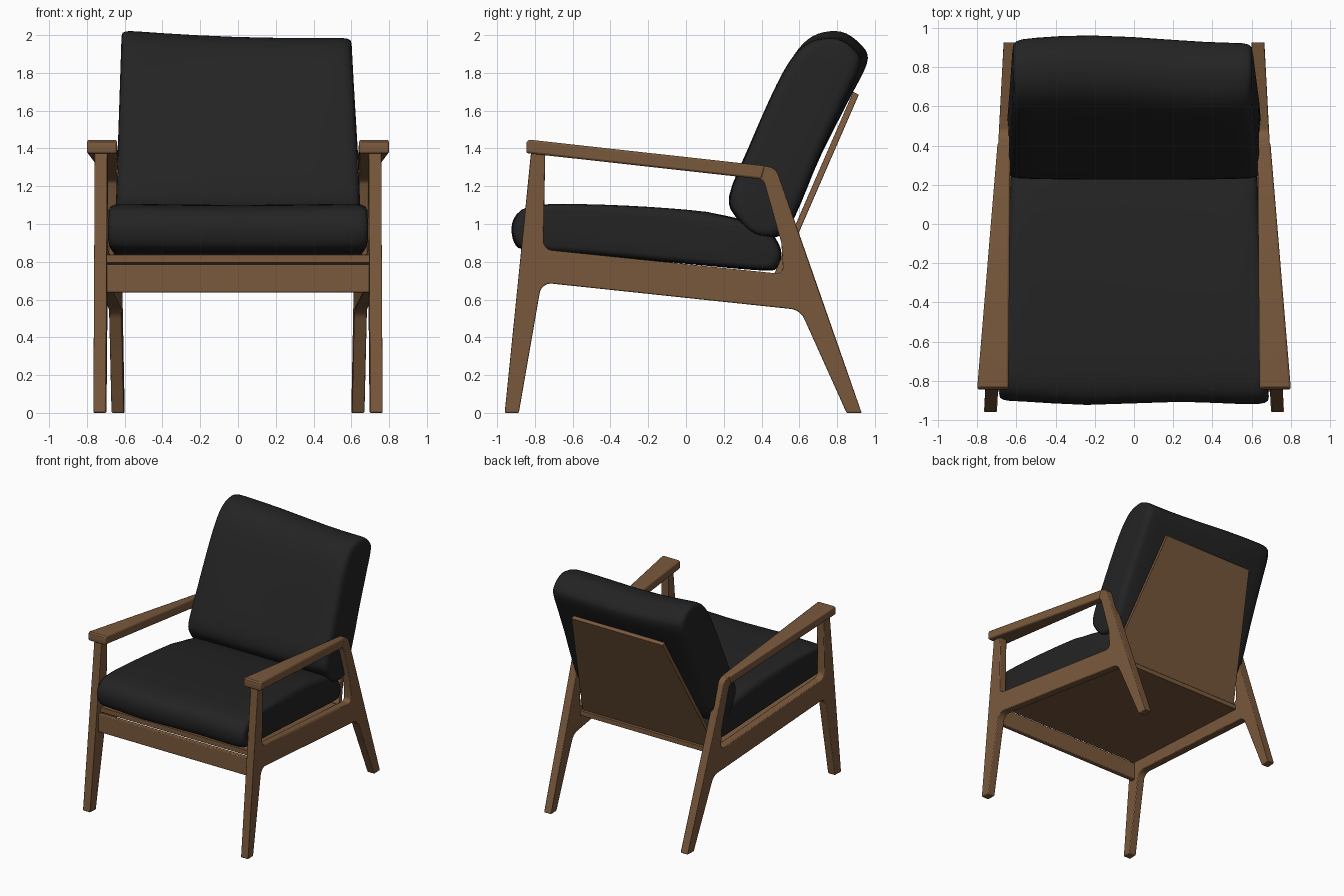
import bpy, bmesh, math
from mathutils import Vector

cube = bpy.data.objects.get("Cube")
if cube:
    bpy.data.objects.remove(cube, do_unlink=True)


def material(name, color, rough):
    m = bpy.data.materials.new(name)
    m.use_nodes = True
    m.diffuse_color = (*color, 1)
    node = m.node_tree.nodes["Principled BSDF"]
    node.inputs["Base Color"].default_value = (*color, 1)
    node.inputs["Roughness"].default_value = rough
    return m


wood = material("walnut wood", (0.195, 0.1, 0.046), 0.6)
fabric = material("black fabric", (0.017, 0.017, 0.017), 0.8)


def finish(name, bm, mat, angle=30):
    bmesh.ops.recalc_face_normals(bm, faces=bm.faces)
    mesh = bpy.data.meshes.new(name)
    bm.to_mesh(mesh)
    bm.free()
    obj = bpy.data.objects.new(name, mesh)
    bpy.context.collection.objects.link(obj)
    mesh.materials.append(mat)
    bpy.ops.object.select_all(action='DESELECT')
    bpy.context.view_layer.objects.active = obj
    obj.select_set(True)
    bpy.ops.object.shade_smooth_by_angle(angle=math.radians(angle))
    return obj


def rounded(points, steps=6):
    """Outline from (y, z, radius) corners, each turned into an arc."""
    out = []
    for i, (y, z, r) in enumerate(points):
        p = Vector((y, z))
        if not r:
            out.append(p)
            continue
        a = (Vector(points[i - 1][:2]) - p).normalized()
        b = (Vector(points[(i + 1) % len(points)][:2]) - p).normalized()
        half = a.angle(b) / 2
        reach = r / math.tan(half)
        center = p + (a + b).normalized() * (r / math.sin(half))
        start, end = p + a * reach - center, p + b * reach - center
        for k in range(steps + 1):
            out.append(center + start.lerp(end, k / steps).normalized() * r)
    return out


def prism(name, loops, inner, outer, mirror=False, bevel=0.006):
    """Side outlines (first outer, then holes) spanning x = inner(y, z) to outer(y, z)."""
    bm = bmesh.new()
    edges = []
    for loop in loops:
        vs = [bm.verts.new((0, p[0], p[1])) for p in loop]
        edges += [bm.edges.new((vs[i - 1], vs[i])) for i in range(len(vs))]
    if len(loops) == 1:
        bm.faces.new(vs)
    else:
        bmesh.ops.triangle_fill(bm, edges=edges, use_beauty=True)
    base = list(bm.verts)
    res = bmesh.ops.extrude_face_region(bm, geom=list(bm.faces), use_keep_orig=True)
    for v in base:
        v.co.x = inner(v.co.y, v.co.z)
    for v in (g for g in res["geom"] if isinstance(g, bmesh.types.BMVert)):
        v.co.x = outer(v.co.y, v.co.z)
    obj = finish(name, bm, wood)
    if bevel:
        mod = obj.modifiers.new("soft edges", 'BEVEL')
        mod.width = bevel
        mod.segments = 2
        mod.limit_method = 'ANGLE'
        mod.angle_limit = math.radians(40)
    if mirror:
        obj.modifiers.new("both sides", 'MIRROR')
    return obj


# Side frames: legs, rail and rear post in one toed-in board
def frame_x(y):
    return 0.682 - 0.053 * y


outline = rounded([
    (-0.96, 0, 0), (-0.885, 0, 0), (-0.765, 0.69, 0.06), (0.605, 0.545, 0.09),
    (0.85, 0, 0), (0.93, 0, 0), (0.59, 0.975, 0), (0.475, 1.30, 0.07),
    (-0.2, 1.372, 0), (-0.815, 1.43, 0)])
opening = rounded([
    (-0.755, 0.865, 0.05), (0.515, 0.735, 0.03), (0.505, 0.9, 0),
    (0.41, 1.235, 0.04), (-0.745, 1.372, 0.01)])
prism("side_frames", [outline, opening],
      lambda y, z: frame_x(y) - 0.033, lambda y, z: frame_x(y) + 0.033, mirror=True)

# Armrests: wide at the front, tapering into the rear posts
arm = rounded([(-0.845, 1.375, 0.01), (0.40, 1.237, 0), (0.42, 1.308, 0),
               (-0.845, 1.448, 0.02)], 3)
prism("armrests", [arm], lambda y, z: 0.634 - 0.008 * y,
      lambda y, z: 0.731 - 0.083 * y, mirror=True, bevel=0.012)


# Front rail and sloping seat board
def between(y, z):
    return frame_x(y) - 0.03


def minus_between(y, z):
    return -between(y, z)


prism("front_rail", [[(-0.855, 0.638), (-0.815, 0.638), (-0.815, 0.786), (-0.855, 0.786)]],
      minus_between, between)
prism("seat_board", [[(-0.83, 0.795), (0.51, 0.665), (0.51, 0.705), (-0.83, 0.838)]],
      minus_between, between, bevel=0.003)


# Back board: narrows toward the top
def back_half(y, z):
    return 0.62 - 0.2 * (z - 0.7)


prism("back_board", [[(0.458, 0.715), (0.487, 0.70), (0.915, 1.685), (0.885, 1.70)]],
      lambda y, z: -back_half(y, z), back_half, bevel=0.004)


def smooth_loop(points, steps=4):
    """Closed Catmull-Rom curve through the points."""
    pts = [Vector(p) for p in points]
    n = len(pts)
    out = []
    for i in range(n):
        a, b, c, d = (pts[(i + k) % n] for k in (-1, 0, 1, 2))
        for k in range(steps):
            t = k / steps
            out.append(b + ((c - a) * t + (2 * a - 5 * b + 4 * c - d) * t ** 2
                            + (3 * b - a - 3 * c + d) * t ** 3) / 2)
    return out


def cushion(name, profile, axis, half_width, warp, pinch):
    """Sweep a side profile across x, thinning it toward both ends."""
    ring = smooth_loop(profile)
    mid = sum(ring, Vector((0, 0))) / len(ring)
    along = Vector(axis).normalized()
    across = Vector((-along.y, along.x))
    ends = [(1, 0.25), (1, 0.6), (0.992, 0.8), (0.965, 0.91), (0.92, 0.96), (0.8, 0.985),
            (0.6, 1), (0.35, 1.01)]
    stations = [(-t, s) for t, s in ends] + [(0, 1.01)] + ends[::-1]
    bm = bmesh.new()
    rows = []
    for t, s in stations:
        thin = 1 - (1 - s) * pinch if s > 0.5 else s
        length = 1 - (1 - s) * 0.14 if s > 0.5 else 0.6
        row = []
        for p in ring:
            d = p - mid
            q = mid + along * d.dot(along) * length + across * d.dot(across) * thin
            co = Vector((t * half_width(q.x, q.y), q.x, q.y))
            row.append(bm.verts.new(co + warp(t, co)))
        rows.append(row)
    for r0, r1 in zip(rows, rows[1:]):
        for i in range(len(r0)):
            bm.faces.new((r0[i - 1], r0[i], r1[i], r1[i - 1]))
    for cap in (rows[0], rows[-1]):
        bm.faces.new(cap)
    return finish(name, bm, fabric, 50)


# Seat cushion
cushion("seat_cushion",
        [(-0.9, 0.90), (-0.91, 1.01), (-0.84, 1.08), (-0.65, 1.10), (-0.2, 1.085),
         (0.2, 1.045), (0.42, 0.97), (0.5, 0.87), (0.485, 0.775), (0.4, 0.755),
         (0, 0.79), (-0.5, 0.835), (-0.82, 0.86)],
        (1, -0.1), lambda y, z: 0.642 - 0.053 * y,
        lambda t, c: Vector((0, 0.008 * math.sin(5 * t) * (c.y < -0.6),
                             0.012 * t * t if c.z > 1.05 else 0)), 0.75)


# Back cushion with a slightly slumped top edge
def slump(t, c):
    high = max(0, min(1, (c.z - 1.3) / 0.6))
    return Vector((-0.015 * high * (1 + t) / 2,
                   0.018 * high * math.cos(2.6 * (t + 0.4)),
                   -0.02 * high * t + 0.02 * high * t * t))


cushion("back_cushion",
        [(0.27, 1.03), (0.23, 1.15), (0.34, 1.42), (0.49, 1.74), (0.59, 1.90),
         (0.69, 1.975), (0.82, 1.985), (0.92, 1.92), (0.94, 1.84), (0.85, 1.65),
         (0.71, 1.36), (0.58, 1.05), (0.5, 0.94), (0.37, 0.94)],
        (0.45, 0.9), lambda y, z: 0.65 - 0.035 * (z - 1), slump, 0.8)
